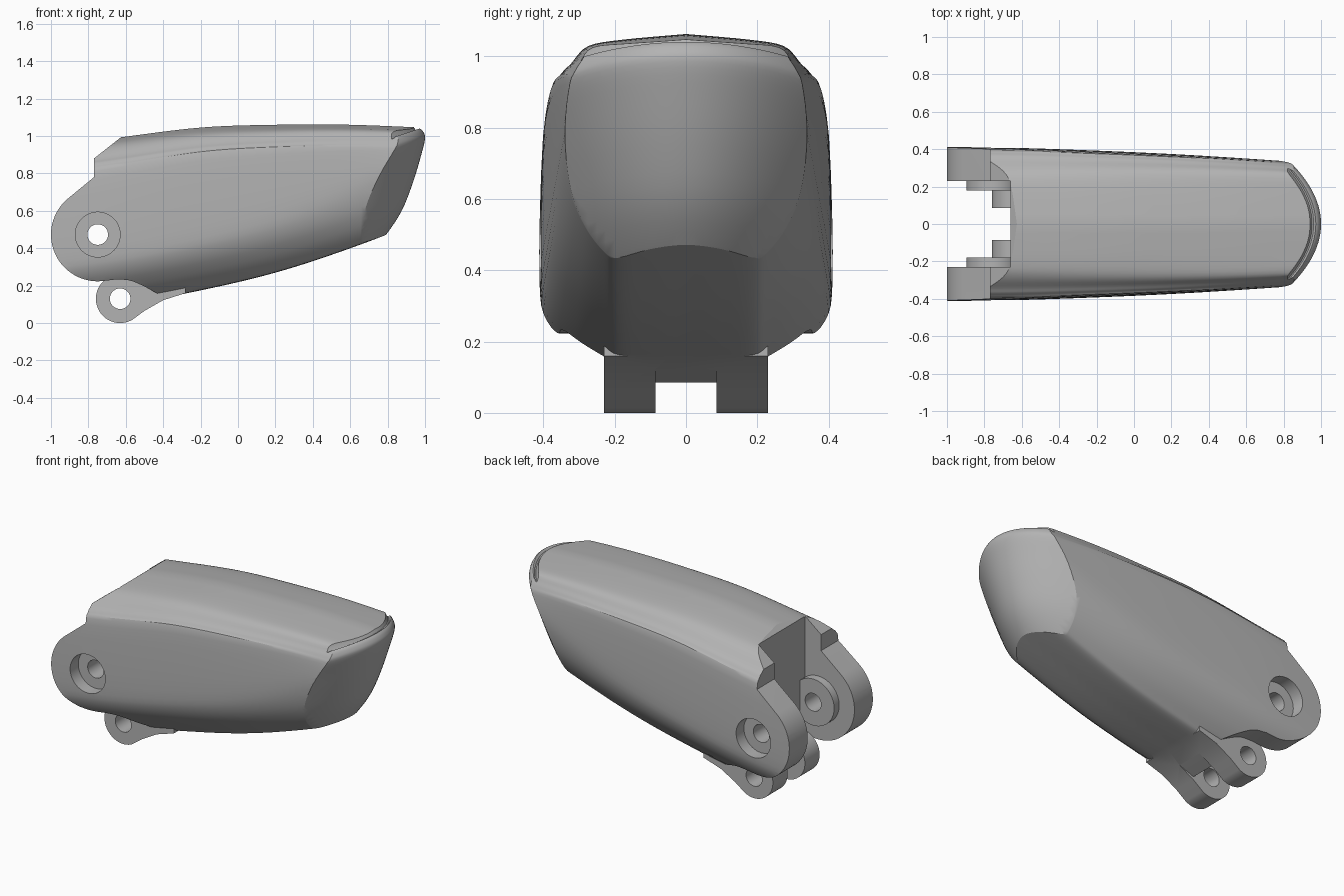
import bpy, bmesh, math
from mathutils import Vector

cube = bpy.data.objects.get("Cube")
if cube:
    bpy.data.objects.remove(cube, do_unlink=True)

grey = bpy.data.materials.new("plain grey")
grey.use_nodes = True
COLOUR = (0.45, 0.45, 0.45, 1)
grey.diffuse_color = COLOUR
grey.node_tree.nodes["Principled BSDF"].inputs["Base Color"].default_value = COLOUR


def make(name, bm):
    bmesh.ops.recalc_face_normals(bm, faces=bm.faces)
    mesh = bpy.data.meshes.new(name)
    bm.to_mesh(mesh)
    bm.free()
    mesh.materials.append(grey)
    ob = bpy.data.objects.new(name, mesh)
    bpy.context.collection.objects.link(ob)
    return ob


def plate(name, outline, y0, y1):
    """Extrude an x-z outline from y0 to y1."""
    bm = bmesh.new()
    face = bm.faces.new([bm.verts.new((x, y0, z)) for x, z in outline])
    out = bmesh.ops.extrude_face_region(bm, geom=[face])["geom"]
    moved = [v for v in out if isinstance(v, bmesh.types.BMVert)]
    bmesh.ops.translate(bm, verts=moved, vec=(0, y1 - y0, 0))
    return make(name, bm)


def arc(centre, r, a0, a1, n):
    cx, cz = centre
    angles = [math.radians(a0 + (a1 - a0) * i / n) for i in range(n + 1)]
    return [(cx + r * math.cos(a), cz + r * math.sin(a)) for a in angles]


def disc(name, centre, r, y0, y1):
    return plate(name, arc(centre, r, 0, 360, 48)[:-1], y0, y1)


def combine(ob, other, op):
    mod = ob.modifiers.new("join", "BOOLEAN")
    mod.operation, mod.solver, mod.object = op, "EXACT", other
    bpy.context.view_layer.objects.active = ob
    bpy.ops.object.modifier_apply(modifier=mod.name)
    bpy.data.objects.remove(other, do_unlink=True)


def spline(points, steps):
    """Smooth open curve through the points."""
    p = [Vector(q) for q in points]
    p = [p[0] * 2 - p[1]] + p + [p[-1] * 2 - p[-2]]
    out = []
    for a, b, c, d in zip(p, p[1:], p[2:], p[3:]):
        for i in range(steps):
            t = i / steps
            out.append(b + (c - a) * t / 2 + (a * 2 - b * 5 + c * 4 - d) * t * t / 2
                       + (b * 3 - a - c * 3 + d) * t ** 3 / 2)
    return out + [p[-2]]


def grid_skin(bm, rows, closed):
    """Join rows of vertices with quads."""
    n = len(rows[0])
    for r0, r1 in zip(rows, rows[1:]):
        for i in range(n if closed else n - 1):
            j = (i + 1) % n
            bm.faces.new((r0[i], r0[j], r1[j], r1[i]))


def section(bottom, top, w, r):
    """Half cross-section from bottom centre to top centre."""
    crown = lambda y: top - 0.5 * y * y
    low = [(0, bottom), (0.1, bottom), (0.19, bottom + 0.005), (0.23, bottom + 0.03),
           ((0.22 + w) / 2, bottom + 0.1), (w - 0.02, bottom + 0.2), (w, bottom + 0.33)]
    high = [(w - 0.008, top - 0.06 - r), (w - 0.15 * r - 0.01, top - 0.06 - 0.5 * r),
            (w - 0.35 * r - 0.015, crown(w) - 0.13 * r), (w - 0.75 * r - 0.02, crown(w - 0.1)),
            (w * 0.5, crown(w * 0.5)), (0, top)]
    return spline(low + high, 4)


# Main shell: stations are (x, bottom, top, half width, shoulder)
stations = spline([(-1.1, 0.03, 0.93, 0.412, 0.15), (-0.65, 0.09, 0.99, 0.407, 0.14),
                   (-0.2, 0.175, 1.045, 0.392, 0.12), (0.2, 0.27, 1.06, 0.374, 0.1),
                   (0.6, 0.4, 1.06, 0.35, 0.08), (1.1, 0.59, 1.04, 0.315, 0.06)], 8)
bm = bmesh.new()
rings = []
for x, bottom, top, w, r in stations:
    half = section(bottom, top, w, r)
    loop = [(y, z) for y, z in half] + [(-y, z) for y, z in half[-2:0:-1]]
    rings.append([bm.verts.new((x, y, z)) for y, z in loop])
grid_skin(bm, rings, True)
bm.faces.new(rings[0])
bm.faces.new(rings[-1])
shell = make("main_shell", bm)

# Nose: rounded front end, bulging in both directions
nose = spline([(-0.2, 0.3), (0.3, 0.65), (0.47, 0.79), (0.6, 0.875), (0.75, 0.935), (0.9, 0.98),
               (0.985, 1.0), (1.02, 0.992), (1.04, 0.972), (1.047, 0.94), (1.3, 0.85)], 4)
bm = bmesh.new()
front, back = [], []
for z, x in nose:
    ys = [-0.5 + i / 40 for i in range(41)]
    front.append([bm.verts.new((x - (1.5 + 2 * max(0, 1 - z)) * y * y, y, z - 0.5 * y * y))
                  for y in ys])
    back.append([bm.verts.new((-2, y, z - 0.5 * y * y)) for y in ys])
grid_skin(bm, front, False)
grid_skin(bm, back, False)
for f, b in ((front[0], back[0]), (front[-1], back[-1]),
             ([r[0] for r in front], [r[0] for r in back]),
             ([r[-1] for r in front], [r[-1] for r in back])):
    grid_skin(bm, [f, b], False)
combine(shell, make("nose_shape", bm), "INTERSECT")

# Side outline: round hinge ears and stepped rear edge
PIVOT, LOWER = (-0.75, 0.473), (-0.63, 0.13)
belly = [tuple(p) for p in spline([(-0.66, 0.232), (-0.58, 0.228), (-0.5, 0.195), (-0.4, 0.14)], 4)]
outline = (arc(PIVOT, 0.25, 130, 275, 32) + belly
           + [(-0.3, 0), (1.2, 0), (1.2, 1.25), (-0.299, 1.25), (-0.77, 0.88), (-0.77, 0.78)])
combine(shell, plate("side_outline", outline, -0.6, 0.6), "INTERSECT")

# Gap between the ears
combine(shell, plate("ear_gap", [(-1.2, -0.1), (-0.66, -0.1), (-0.66, 1.3), (-1.2, 1.3)],
                     -0.23, 0.23), "DIFFERENCE")

# Centre web under the belly
web = [(-0.5, 0.085), (-0.4, 0.122), (-0.28, 0.16), (-0.28, 0.3), (-0.62, 0.3), (-0.56, 0.2)]
combine(shell, plate("centre_web", web, -0.086, 0.086), "UNION")

# Hinge bosses and lower lugs on both sides
lug = arc(LOWER, 0.13, 90, 300, 32) + [(-0.5, 0.065), (-0.4, 0.122), (-0.28, 0.16),
                                       (-0.28, 0.26), (-0.6, 0.3)]
for s in (-1, 1):
    combine(shell, disc("hinge_boss", PIVOT, 0.145, 0.18 * s, 0.25 * s), "UNION")
    combine(shell, plate("lower_lug", lug, 0.085 * s, 0.23 * s), "UNION")

# Pin holes and outer recesses
for s in (-1, 1):
    combine(shell, disc("pin_recess", PIVOT, 0.12, 0.33 * s, 0.6 * s), "DIFFERENCE")
    combine(shell, disc("pin_hole", PIVOT, 0.055, 0.1 * s, 0.6 * s), "DIFFERENCE")
    combine(shell, disc("lug_hole", LOWER, 0.055, 0.05 * s, 0.4 * s), "DIFFERENCE")

# Smooth shading with crisp edges
bpy.ops.object.select_all(action="DESELECT")
shell.select_set(True)
bpy.context.view_layer.objects.active = shell
bpy.ops.object.shade_smooth_by_angle(angle=math.radians(28))
